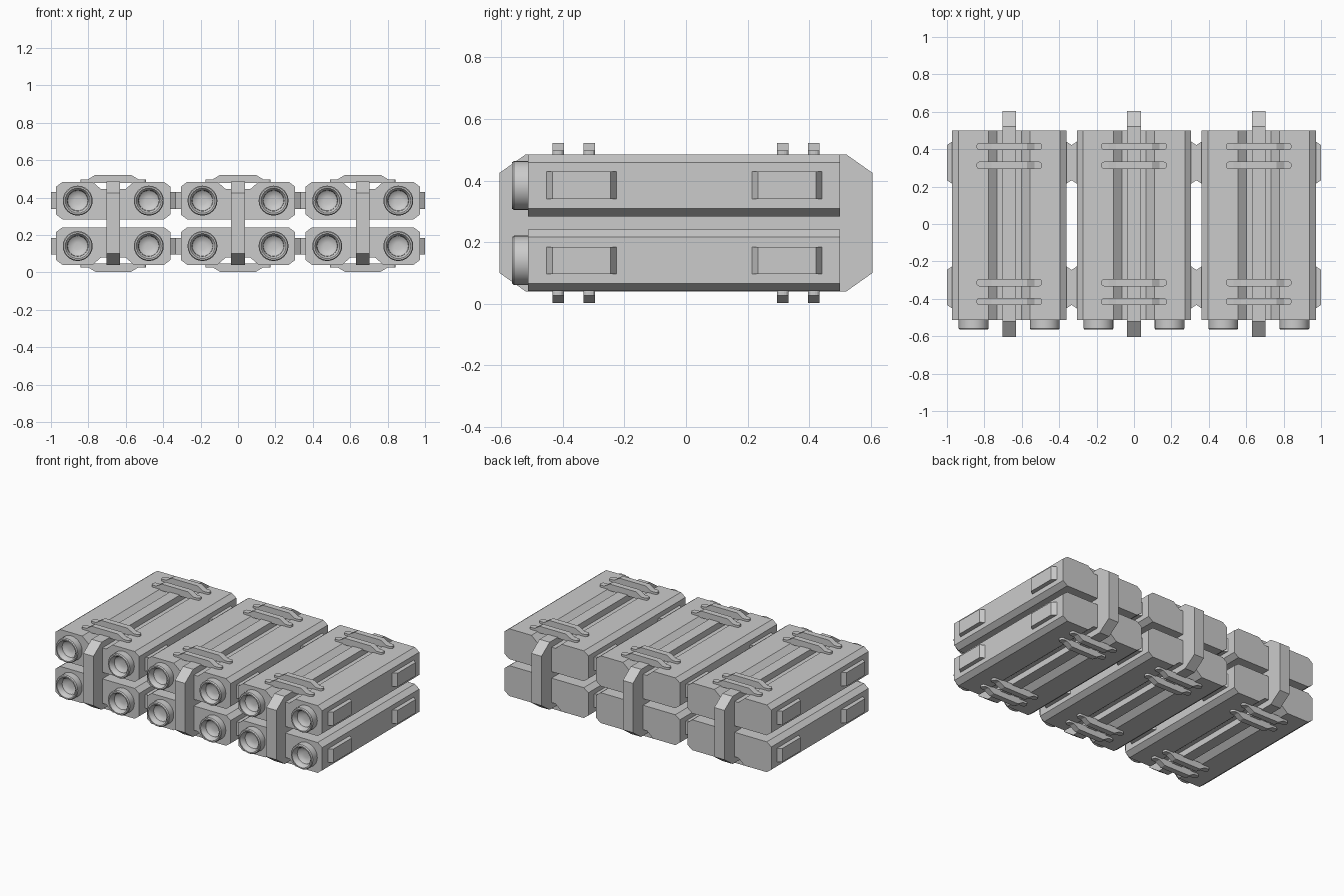
import bpy, bmesh, math
from mathutils import Vector

if "Cube" in bpy.data.objects:
    bpy.data.objects.remove(bpy.data.objects["Cube"])

MID = 0.2625            # mirror plane between the two layers
COLS = (-0.667, 0.0, 0.667)


def finish(name, bm, flip, x):
    """Move to a column, optionally mirror into the lower layer, link."""
    for v in bm.verts:
        if flip:
            v.co.z = 2 * MID - v.co.z
        v.co.x += x
    bmesh.ops.recalc_face_normals(bm, faces=bm.faces)
    me = bpy.data.meshes.new(name)
    bm.to_mesh(me)
    bm.free()
    ob = bpy.data.objects.new(name, me)
    bpy.context.collection.objects.link(ob)
    return ob


def prism(pts, axis, a, b):
    """Extrude a 2D outline along one axis from a to b."""
    bm = bmesh.new()

    def place(p, t):
        c = list(p)
        c.insert(axis, t)
        return bm.verts.new(c)
    face = bm.faces.new([place(p, a) for p in pts])
    geo = bmesh.ops.extrude_face_region(bm, geom=[face])["geom"]
    d = Vector((0, 0, 0))
    d[axis] = b - a
    bmesh.ops.translate(bm, vec=d, verts=[g for g in geo if isinstance(g, bmesh.types.BMVert)])
    return bm


def mirrored(half):
    return half + [(-x, z) for x, z in reversed(half)]


# outlines
BODY = mirrored([(0.065, 0.445), (0.11, 0.484), (0.272, 0.484), (0.305, 0.459),
                 (0.305, 0.309), (0.272, 0.284)])
CLASP = mirrored([(0.095, 0.522), (0.135, 0.498), (0.175, 0.498), (0.175, 0.478)])
STRAP = [(s * y, z) for s, pts in ((1, ((0.52, 0.04), (0.605, 0.10), (0.605, 0.425), (0.52, 0.485))),
                                   (-1, ((0.52, 0.485), (0.605, 0.425), (0.605, 0.10), (0.52, 0.04))))
         for y, z in pts]
NOZZLE = [(0.08, -0.505), (0.08, -0.558), (0.075, -0.565), (0.067, -0.565), (0.056, -0.55),
          (0.054, -0.53), (0.04, -0.519), (0.02, -0.515)]


def clasp(y):
    bm = prism(CLASP, 1, y - 0.019, y + 0.019)
    ends = [e for e in bm.edges if all(abs(v.co.x) > 0.17 for v in e.verts)
            and abs(e.verts[0].co.z - e.verts[1].co.z) > 0.01]
    bmesh.ops.bevel(bm, geom=ends, offset=0.015, segments=3, profile=0.5, affect='EDGES')
    return bm


def nozzle(cx, cz, n=24):
    bm = bmesh.new()
    rings = [[bm.verts.new((cx + r * math.cos(2 * math.pi * i / n), y,
                            cz + r * math.sin(2 * math.pi * i / n))) for i in range(n)]
             for r, y in NOZZLE]
    for p, q in zip(rings, rings[1:]):
        for i in range(n):
            j = (i + 1) % n
            bm.faces.new((p[i], p[j], q[j], q[i]))
    bm.faces.new(rings[-1])
    bm.faces.new(rings[0])
    return bm


for x in COLS:
    # central plate joining both layers
    finish("center_strap", prism(STRAP, 0, -0.037, 0.037), False, x)
    for flip in (False, True):
        # chamfered casing with grooved outer face
        finish("casing", prism(BODY, 1, -0.512, 0.5), flip, x)
        # rungs across the groove
        for y in (-0.415, -0.314, 0.314, 0.415):
            finish("clasp", clasp(y), flip, x)
        for s in (-1, 1):
            # round front openings
            ob = finish("nozzle", nozzle(s * 0.19, 0.384), flip, x)
            bpy.ops.object.select_all(action='DESELECT')
            bpy.context.view_layer.objects.active = ob
            ob.select_set(True)
            bpy.ops.object.shade_smooth_by_angle(angle=math.radians(35))
            # side pads
            for y in (-0.339, 0.328):
                pad = [(s * 0.295, y - 0.113), (s * 0.305, y - 0.113), (s * 0.333, y - 0.094),
                       (s * 0.333, y + 0.094), (s * 0.305, y + 0.113), (s * 0.295, y + 0.113)]
                finish("side_pad", prism(pad, 2, 0.34, 0.429), flip, x)
